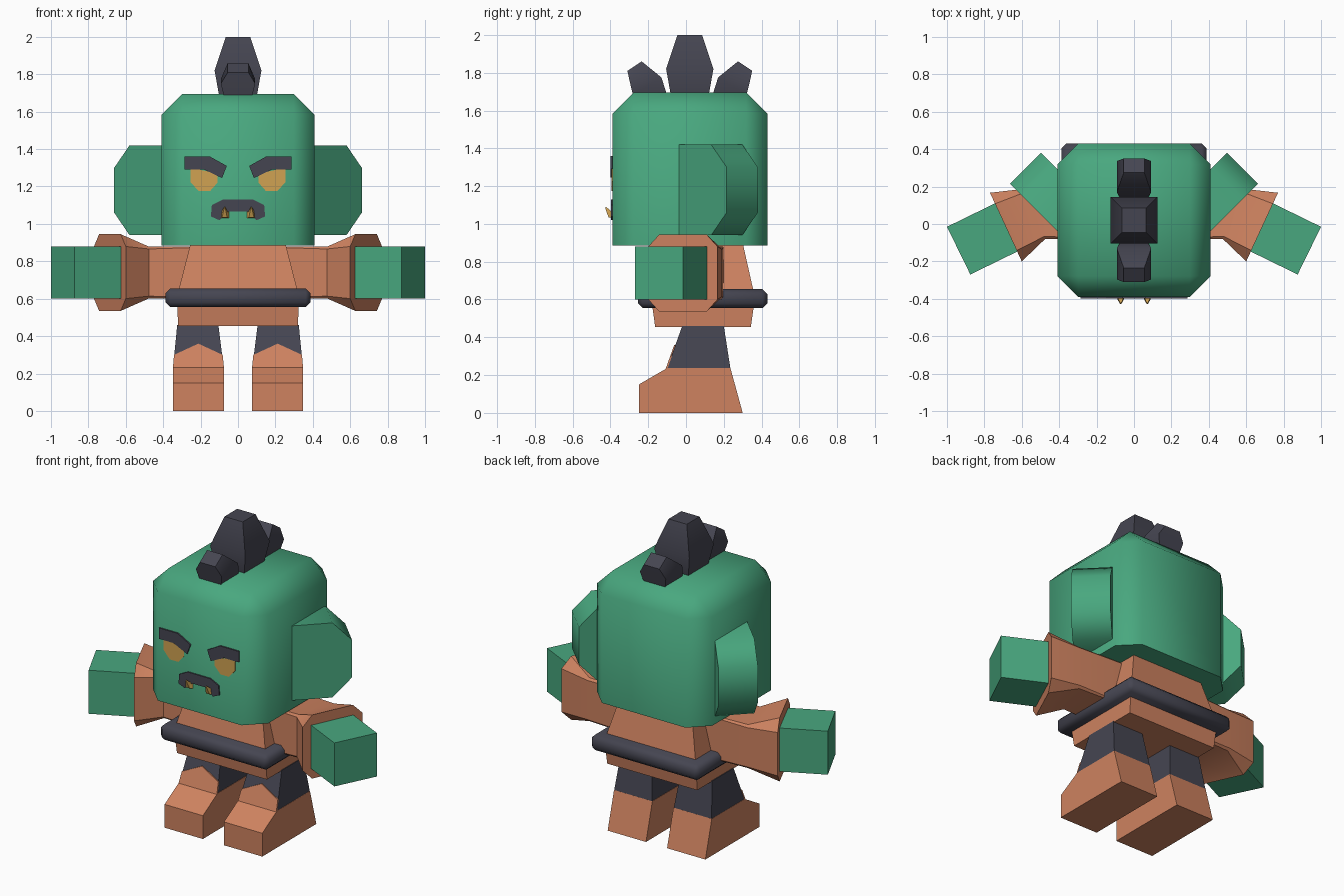
import bpy, bmesh, math
from mathutils import Vector

if "Cube" in bpy.data.objects:
    bpy.data.objects.remove(bpy.data.objects["Cube"])


def material(name, rgb):
    m = bpy.data.materials.new(name)
    m.diffuse_color = (*rgb, 1)
    m.use_nodes = True
    m.node_tree.nodes["Principled BSDF"].inputs["Base Color"].default_value = m.diffuse_color
    return m


GREEN = material("green_skin", (0.066, 0.39, 0.212))
ORANGE = material("orange_cloth", (0.62, 0.225, 0.117))
DARK = material("dark_grey", (0.06, 0.06, 0.083))
YELLOW = material("yellow", (0.63, 0.365, 0.085))


def finish(name, bm, mat, smooth=None):
    bmesh.ops.recalc_face_normals(bm, faces=bm.faces)
    me = bpy.data.meshes.new(name)
    bm.to_mesh(me)
    bm.free()
    me.materials.append(mat)
    ob = bpy.data.objects.new(name, me)
    bpy.context.collection.objects.link(ob)
    if smooth:
        bpy.ops.object.select_all(action='DESELECT')
        ob.select_set(True)
        bpy.context.view_layer.objects.active = ob
        bpy.ops.object.shade_smooth_by_angle(angle=math.radians(smooth))
    return ob


def loft(name, rings, mat, smooth=None):
    """Skin a list of equal-length rings and cap both ends."""
    bm = bmesh.new()
    vs = [[bm.verts.new(p) for p in r] for r in rings]
    n = len(vs[0])
    for a, b in zip(vs, vs[1:]):
        for i in range(n):
            j = (i + 1) % n
            bm.faces.new((a[i], a[j], b[j], b[i]))
    bm.faces.new(vs[0])
    bm.faces.new(vs[-1])
    return finish(name, bm, mat, smooth)


def rect(x0, x1, y0, y1, z):
    return [(x0, y0, z), (x1, y0, z), (x1, y1, z), (x0, y1, z)]


def chamfer_box(name, lo, hi, mat, width, pick, smooth):
    """Box whose edges chosen by pick(midpoint, direction) are chamfered."""
    bm = bmesh.new()
    bmesh.ops.create_cube(bm, size=1)
    lo, hi = Vector(lo), Vector(hi)
    for v in bm.verts:
        v.co = [(l + h) / 2 + c * (h - l) for c, l, h in zip(v.co, lo, hi)]
    mid = (lo + hi) / 2
    edges = [e for e in bm.edges
             if pick((e.verts[0].co + e.verts[1].co) / 2 - mid, e.verts[0].co - e.verts[1].co)]
    bmesh.ops.bevel(bm, geom=edges, offset=width, segments=1, affect='EDGES', profile=0.5)
    return finish(name, bm, mat, smooth)


def front_plate(name, pts, y0, y1, mat, s=1):
    return loft(name, [[(s * x, y, z) for x, z in pts] for y in (y0, y1)], mat)


# Head: top and vertical edges chamfered, bottom left sharp
chamfer_box("head", (-0.41, -0.39, 0.885), (0.41, 0.43, 1.695), GREEN, 0.112,
            lambda m, d: m.z > -0.1, 50)

# Hair crest: one tall centre tuft and two leaning tufts
loft("hair_centre", [rect(-w, w, 0.02 - d, 0.02 + d, z) for w, d, z in
                     ((0.10, 0.10, 1.68), (0.125, 0.125, 1.82), (0.065, 0.065, 2.0))], DARK, 35)
TUFT = ((0.075, -0.28, 1.68, -0.10, 1.68),
        (0.092, -0.297, 1.75, -0.13, 1.775),
        (0.055, -0.31, 1.81, -0.235, 1.86))
for name, f in (("hair_front", lambda y: y), ("hair_back", lambda y: 0.04 - y)):
    loft(name, [[(-w, f(a), za), (w, f(a), za), (w, f(b), zb), (-w, f(b), zb)]
                for w, a, za, b, zb in TUFT], DARK, 35)

# Torso, flaring down to the belt and tapering below it
loft("torso", [rect(-w, w, 0.09 - d, 0.09 + d, z) for w, d, z in
               ((0.32, 0.253, 0.455), (0.327, 0.275, 0.61), (0.255, 0.212, 0.89))], ORANGE)
chamfer_box("belt", (-0.387, -0.255, 0.555), (0.387, 0.43, 0.655), DARK, 0.025,
            lambda m, d: True, 50)

# Mouth and tusks
half = [(0.08, 1.13), (0.14, 1.10), (0.145, 1.04), (0.10, 1.02), (0.05, 1.065)]
front_plate("mouth", half + [(-x, z) for x, z in reversed(half)], -0.38, -0.398, DARK)

EYE = [(0.11, 1.27), (0.11, 1.22), (0.15, 1.175), (0.21, 1.175), (0.255, 1.225), (0.255, 1.30)]
BROW = [(0.285, 1.36), (0.15, 1.36), (0.06, 1.31), (0.085, 1.245), (0.18, 1.29), (0.285, 1.29)]


def octagon(front, back, z0, z1, c):
    """Eight-sided section standing between two plan points, corners cut by c."""
    a, b = Vector(front), Vector(back)
    t = c * (z1 - z0)
    k = c * (b - a)
    plan = [(a, z0 + t), (a + k, z0), (b - k, z0), (b, z0 + t),
            (b, z1 - t), (b - k, z1), (a + k, z1), (a, z1 - t)]
    return [(p.x, p.y, z) for p, z in plan]


for side, s in (("right", 1), ("left", -1)):
    def flip(rings):
        return [[(s * x, y, z) for x, y, z in r] for r in rings]

    # Eyes, brows, tusks
    front_plate(side + "_eye", EYE, -0.38, -0.394, YELLOW, s)
    front_plate(side + "_brow", BROW, -0.38, -0.399, DARK, s)
    loft(side + "_tusk", flip([
        [(0.045, -0.385, 1.03), (0.095, -0.385, 1.03), (0.095, -0.385, 1.065), (0.045, -0.385, 1.065)],
        [(0.058, -0.41, 1.035), (0.085, -0.41, 1.035), (0.085, -0.40, 1.07), (0.058, -0.40, 1.07)],
        [(0.068, -0.428, 1.085), (0.074, -0.428, 1.085), (0.074, -0.422, 1.09), (0.068, -0.422, 1.09)]]),
        YELLOW)

    # Ear: chamfered slab swept back at 45 degrees
    prof = [(0.34, 0.94), (0.58, 0.94), (0.662, 1.06), (0.662, 1.30), (0.58, 1.42), (0.34, 1.42)]
    loft(side + "_ear", flip([[(x + o, x - 0.447 - o, z) for x, z in prof]
                              for o in (0, -0.165)]), GREEN, 60)

    # Sleeve flaring into a wide cuff
    loft(side + "_sleeve", flip([
        octagon((0.20, -0.08), (0.20, 0.20), 0.60, 0.88, 0.02),
        octagon((0.475, -0.08), (0.57, 0.19), 0.60, 0.88, 0.05),
        octagon((0.60, -0.20), (0.77, 0.167), 0.535, 0.945, 0.16)]), ORANGE, 40)

    # Hand block, angled forward
    plan = [(0.615, -0.143), (0.875, -0.27), (1.0, -0.015), (0.74, 0.112)]
    loft(side + "_hand", flip([[(x, y, z) for x, y in plan] for z in (0.60, 0.88)]), GREEN)

    # Trouser leg
    loft(side + "_trouser_leg", flip([rect(0.077, 0.347, -0.10, 0.235, 0.235),
                                      rect(0.105, 0.325, -0.02, 0.20, 0.46)]), DARK)

    # Boot, side profile extruded across the foot
    boot = [(-0.25, 0), (-0.25, 0.15), (-0.10, 0.237), (0.235, 0.237), (0.30, 0)]
    loft(side + "_boot", flip([[(x, y, z) for y, z in boot] for x in (0.075, 0.348)]), ORANGE)

    # Peaked boot tongue lying on the shin
    tongue = [(0.075, 0.23), (0.348, 0.23), (0.342, 0.30), (0.212, 0.36), (0.082, 0.30)]
    loft(side + "_boot_tongue", flip([[(x, -0.10 + (z - 0.235) * 0.36 + o, z) for x, z in tongue]
                                      for o in (-0.007, 0.002)]), ORANGE)
